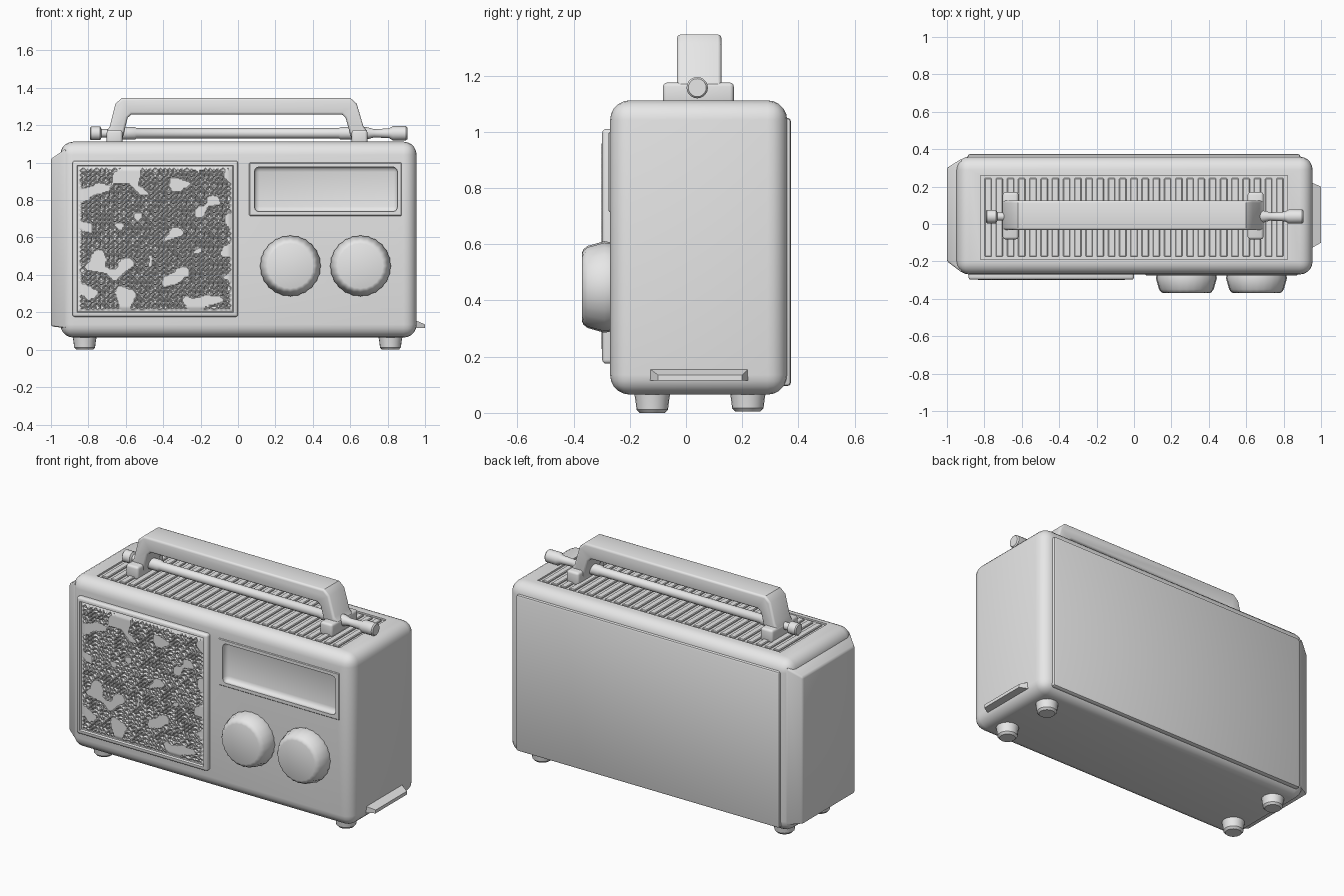
import bpy, bmesh, math, random
from mathutils import Matrix, Vector, noise

if "Cube" in bpy.data.objects:
    bpy.data.objects.remove(bpy.data.objects["Cube"])

random.seed(4)
grey = bpy.data.materials.new("grey plastic")
grey.diffuse_color = (0.8, 0.8, 0.8, 1)
grey.use_nodes = True
grey.node_tree.nodes["Principled BSDF"].inputs["Base Color"].default_value = grey.diffuse_color


def finish(bm, name, recalc=True):
    if recalc:
        bmesh.ops.recalc_face_normals(bm, faces=bm.faces)
    me = bpy.data.meshes.new(name)
    bm.to_mesh(me)
    bm.free()
    me.materials.append(grey)
    ob = bpy.data.objects.new(name, me)
    bpy.context.collection.objects.link(ob)
    smooth(ob)
    return ob


def smooth(ob):
    bpy.ops.object.select_all(action='DESELECT')
    ob.select_set(True)
    bpy.context.view_layer.objects.active = ob
    bpy.ops.object.shade_smooth_by_angle(angle=math.radians(35))


def box_bm(lo, hi, bevel=0, seg=3):
    bm = bmesh.new()
    bmesh.ops.create_cube(bm, size=1)
    for v in bm.verts:
        v.co = Vector([(a + b) / 2 + c * (b - a) for a, b, c in zip(lo, hi, v.co)])
    if bevel:
        bmesh.ops.bevel(bm, geom=bm.edges[:], offset=bevel, segments=seg,
                        profile=0.5, affect='EDGES')
    return bm


def box(name, lo, hi, bevel=0, seg=3):
    return finish(box_bm(lo, hi, bevel, seg), name)


def lathe(name, profile, origin, axis, sides=24, flute=0):
    """Closed turned part; profile is (distance along axis, radius)."""
    bm = bmesh.new()
    turn = Vector((0, 0, 1)).rotation_difference(Vector(axis)).to_matrix()
    rings = []
    for d, r in profile:
        ring = []
        for i in range(sides):
            a = 2 * math.pi * i / sides
            k = r - (flute if i % 2 else 0)
            p = Vector((k * math.cos(a), k * math.sin(a), d))
            ring.append(bm.verts.new(Vector(origin) + turn @ p))
        rings.append(ring)
    for a, b in zip(rings, rings[1:]):
        for i in range(sides):
            j = (i + 1) % sides
            bm.faces.new((a[i], a[j], b[j], b[i]))
    bm.faces.new(rings[0])
    bm.faces.new(rings[-1])
    return finish(bm, name)


def cut(ob, cutter):
    mod = ob.modifiers.new("cut", 'BOOLEAN')
    mod.operation, mod.solver, mod.object = 'DIFFERENCE', 'EXACT', cutter
    bpy.context.view_layer.objects.active = ob
    bpy.ops.object.modifier_apply(modifier=mod.name)
    bpy.data.objects.remove(cutter)
    smooth(ob)


# Case with dial recess and shallow top vent recess
case = box("case", (-0.95, -0.27, 0.065), (0.955, 0.36, 1.112), 0.07, 5)
cut(case, box("dial_cutter", (0.085, -0.4, 0.735), (0.855, -0.235, 0.98), 0.03))
cut(case, box("vent_cutter", (-0.82, -0.19, 1.102), (0.82, 0.26, 1.3)))

# Vent ribs on top
for i in range(27):
    x = -0.78 + i * 0.06
    box("vent_rib", (x - 0.019, -0.175, 1.09), (x + 0.019, 0.245, 1.112), 0.004, 1)

# Dial frame: thin raised rim around the recess
bm = box_bm((0.06, -0.275, 0.715), (0.875, -0.262, 1.0), 0.004, 1)
rim = finish(bm, "dial_rim")
cut(rim, box("rim_cutter", (0.088, -0.4, 0.738), (0.852, -0.2, 0.977), 0.025))

# Back panel
box("back_panel", (-0.89, 0.33, 0.095), (0.89, 0.374, 1.05), 0.014, 2)

# Left side cover, tapering outward
bm = box_bm((-1.0, -0.26, 0.115), (-0.92, 0.35, 1.075))
for v in bm.verts:
    if v.co.x < -0.99:
        v.co.y = -0.2 if v.co.y < 0 else 0.3
        v.co.z = 0.125 if v.co.z < 0.5 else 1.02
bmesh.ops.bevel(bm, geom=bm.edges[:], offset=0.01, segments=2, profile=0.5, affect='EDGES')
finish(bm, "left_side_cover")

# Lip low on the right side
bm = box_bm((0.93, -0.14, 0.115), (1.0, 0.23, 0.165))
for v in bm.verts:
    if v.co.x > 0.99:
        v.co.y = -0.1 if v.co.y < 0 else 0.2
        v.co.z = 0.115 if v.co.z < 0.14 else 0.135
finish(bm, "right_side_lip")

# Speaker frame with recessed field
bm = box_bm((-0.885, -0.298, 0.175), (0.0, -0.24, 1.01), 0.014, 3)
bm.normal_update()
front = max((f for f in bm.faces if f.normal.y < -0.99), key=lambda f: f.calc_area())
bmesh.ops.inset_region(bm, faces=[front], thickness=0.014)
bmesh.ops.inset_region(bm, faces=[front], thickness=0.006, depth=-0.012)
finish(bm, "speaker_frame")

# Speaker cloth: woven relief of random diagonal strands
NX, NZ, STEP = 34, 32, 4
slant = [[random.random() < 0.5 for _ in range(NZ + 1)] for _ in range(NX + 1)]
bm = bmesh.new()
bmesh.ops.create_grid(bm, x_segments=NX * STEP, y_segments=NZ * STEP, size=1)
for v in bm.verts:
    u, w = (v.co.x + 1) / 2, (v.co.y + 1) / 2
    gx, gz = u * NX, w * NZ
    i, j = int(gx + 1e-4), int(gz + 1e-4)
    a, b = gx - i, gz - j
    d = abs(a - b) if slant[i][j] else abs(a + b - 1)
    h = max(0.0, 1 - d * 1.9)
    worn = noise.noise(Vector((u * 7, w * 9, 0.3)))
    h = h if worn < 0.22 else 0.55
    edge = min(u, 1 - u, w, 1 - w)
    h *= min(1, edge * 40)
    v.co = Vector((-0.852 + u * 0.82, -0.2865 - 0.014 * h, 0.208 + w * 0.77))
finish(bm, "speaker_cloth", recalc=False)

# Two control knobs
for x in (0.28, 0.655):
    lathe("control_knob", [(0, 0.158), (0.025, 0.163), (0.085, 0.146), (0.1, 0.134),
                           (0.105, 0.122)], (x, -0.265, 0.448), (0, -1, 0), 48, 0.004)

# Four feet
for x in (-0.82, 0.815):
    for y in (-0.12, 0.22):
        lathe("foot", [(0, 0.045), (0.012, 0.056), (0.045, 0.06), (0.08, 0.066)],
              (x, y, 0.005 if y > 0 else 0.0), (0, 0, 1), 20)

# Handle: bent bar profile given depth
profile = [(-0.70, 1.10), (-0.70, 1.17), (-0.685, 1.195), (-0.655, 1.315), (-0.62, 1.346),
           (0.60, 1.346), (0.635, 1.315), (0.67, 1.195), (0.69, 1.17), (0.69, 1.10),
           (0.615, 1.10), (0.575, 1.24), (0.555, 1.258), (-0.57, 1.258), (-0.59, 1.24),
           (-0.625, 1.10)]
bm = bmesh.new()
face = bm.faces.new([bm.verts.new((x, -0.032, z)) for x, z in profile])
ext = bmesh.ops.extrude_face_region(bm, geom=[face])
bmesh.ops.translate(bm, vec=(0, 0.158, 0),
                    verts=[g for g in ext["geom"] if isinstance(g, bmesh.types.BMVert)])
bmesh.ops.recalc_face_normals(bm, faces=bm.faces)
rims = [e for e in bm.edges if abs(e.verts[0].co.y - e.verts[1].co.y) < 0.01]
bmesh.ops.bevel(bm, geom=rims, offset=0.013, segments=3, profile=0.5, affect='EDGES')
finish(bm, "handle")

# Handle brackets
for x in (-0.66, 0.65):
    box("handle_bracket", (x - 0.042, -0.082, 1.095), (x + 0.042, 0.17, 1.175), 0.014)

# Telescopic antenna lying under the handle
lathe("antenna", [(0, 0.03), (0.006, 0.036), (0.055, 0.036), (0.062, 0.022), (0.16, 0.022),
                  (0.17, 0.034), (0.24, 0.034), (0.25, 0.027), (1.33, 0.027), (1.34, 0.033),
                  (1.48, 0.033), (1.52, 0.022), (1.60, 0.026), (1.62, 0.038), (1.69, 0.038),
                  (1.697, 0.032)], (-0.792, 0.04, 1.157), (1, 0, 0), 20)
